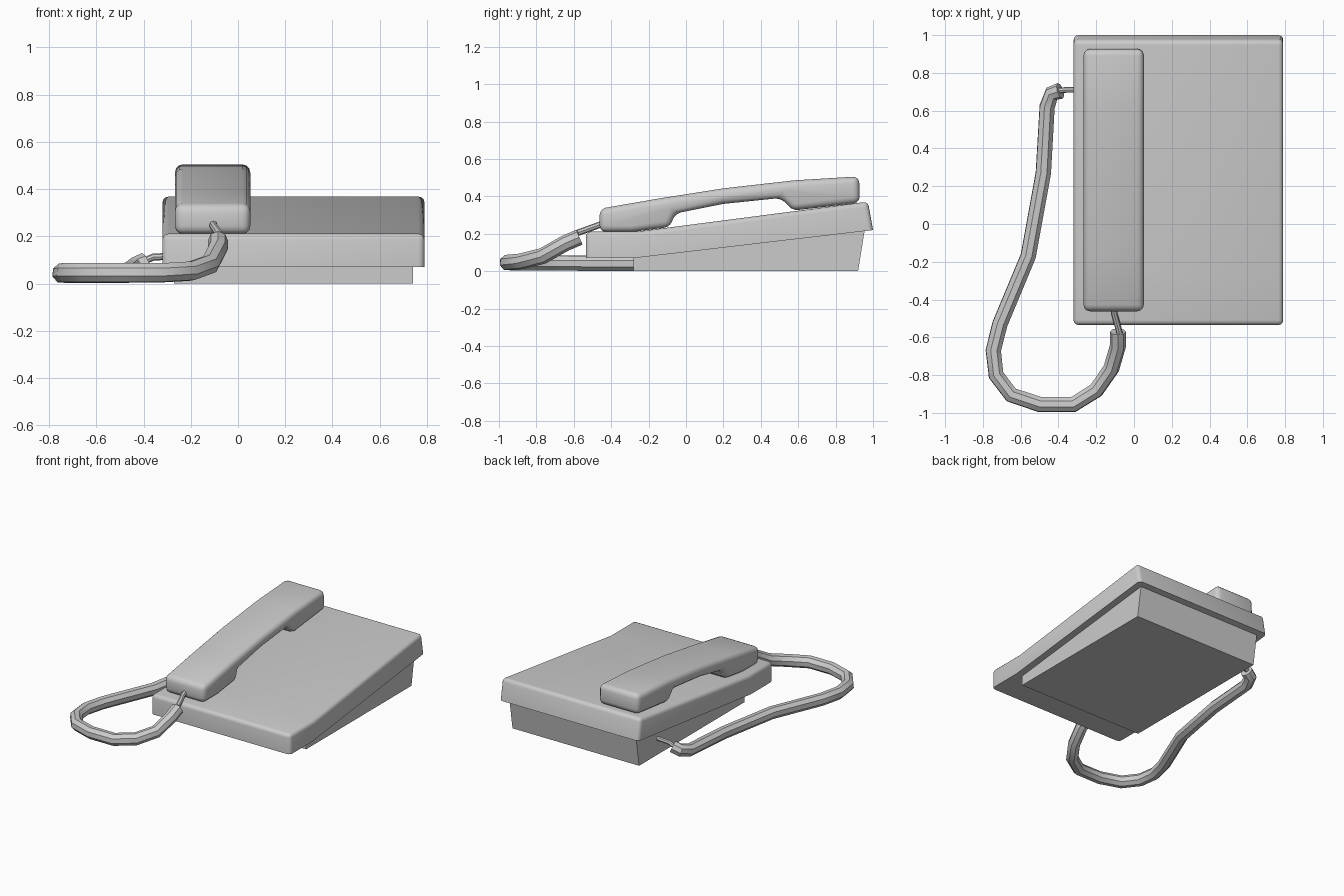
import bpy, bmesh, math

if "Cube" in bpy.data.objects:
    bpy.data.objects.remove(bpy.data.objects["Cube"])


def smooth(obj):
    bpy.ops.object.select_all(action='DESELECT')
    obj.select_set(True)
    bpy.context.view_layer.objects.active = obj
    bpy.ops.object.shade_smooth_by_angle(angle=math.radians(35))


def prism(name, profile, x0, x1, bevel=0.0, sharp=()):
    """Side profile (y, z) extruded from x0 to x1; edges between 'sharp' profile points stay hard."""
    bm = bmesh.new()
    a = [bm.verts.new((x0, y, z)) for y, z in profile]
    b = [bm.verts.new((x1, y, z)) for y, z in profile]
    n = len(profile)
    bm.faces.new(a)
    bm.faces.new(b[::-1])
    for i in range(n):
        j = (i + 1) % n
        bm.faces.new((a[j], a[i], b[i], b[j]))
    bmesh.ops.recalc_face_normals(bm, faces=bm.faces)
    if bevel:
        hard = {v for i in sharp for v in (a[i], b[i])}
        edges = [e for e in bm.edges if e.calc_face_angle() > math.radians(30)
                 and not all(v in hard for v in e.verts)]
        bmesh.ops.bevel(bm, geom=edges, offset=bevel, segments=3,
                        profile=0.5, affect='EDGES', clamp_overlap=True)
    mesh = bpy.data.meshes.new(name)
    bm.to_mesh(mesh)
    bm.free()
    obj = bpy.data.objects.new(name, mesh)
    bpy.context.collection.objects.link(obj)
    if bevel:
        smooth(obj)
    return obj


def tube(name, points, radius):
    """Eight-sided tube along a polyline, as a mesh."""
    cu = bpy.data.curves.new(name, 'CURVE')
    cu.dimensions = '3D'
    cu.bevel_depth = radius
    cu.bevel_resolution = 2
    cu.use_fill_caps = True
    sp = cu.splines.new('POLY')
    sp.points.add(len(points) - 1)
    for p, co in zip(sp.points, points):
        p.co = (*co, 1)
    obj = bpy.data.objects.new(name, cu)
    bpy.context.collection.objects.link(obj)
    bpy.ops.object.select_all(action='DESELECT')
    obj.select_set(True)
    bpy.context.view_layer.objects.active = obj
    bpy.ops.object.convert(target='MESH')
    smooth(bpy.context.object)


# Wedge foot under the shell
prism("base_wedge", [(-0.28, 0), (0.92, 0), (0.955, 0.217), (-0.28, 0.072)], -0.27, 0.74)

# Upper shell: level front strip, then sloping top
prism("body_shell", [(-0.535, 0.07), (-0.28, 0.07), (1.0, 0.22), (0.973, 0.372),
                     (-0.26, 0.212), (-0.535, 0.212)], -0.32, 0.79, 0.026, sharp=(0, 1, 2))

# Handset with earpiece and mouthpiece blocks
prism("handset", [(-0.462, 0.21), (-0.29, 0.21), (-0.085, 0.236), (-0.06, 0.308),
                  (0.20, 0.36), (0.51, 0.392), (0.57, 0.324), (0.93, 0.366),
                  (0.925, 0.507), (0.58, 0.486), (0.20, 0.443), (-0.15, 0.388),
                  (-0.462, 0.334)], -0.267, 0.052, 0.034)

# Coiled cord, drawn as a thick tube
tube("cord", [(-0.085, -0.57, 0.182), (-0.085, -0.645, 0.15), (-0.12, -0.765, 0.082),
              (-0.20, -0.88, 0.053), (-0.32, -0.955, 0.046), (-0.50, -0.955, 0.046),
              (-0.65, -0.905, 0.046), (-0.73, -0.80, 0.046), (-0.745, -0.67, 0.044),
              (-0.71, -0.53, 0.043), (-0.56, -0.17, 0.043), (-0.48, 0.27, 0.043),
              (-0.46, 0.62, 0.05), (-0.435, 0.69, 0.07), (-0.39, 0.705, 0.09)], 0.043)

# Thin cord ends into handset and base
tube("cord_end_handset", [(-0.10, -0.43, 0.258), (-0.105, -0.47, 0.245),
                          (-0.075, -0.58, 0.205)], 0.017)
tube("cord_end_base", [(-0.41, 0.705, 0.09), (-0.36, 0.71, 0.112), (-0.26, 0.71, 0.118)], 0.015)
